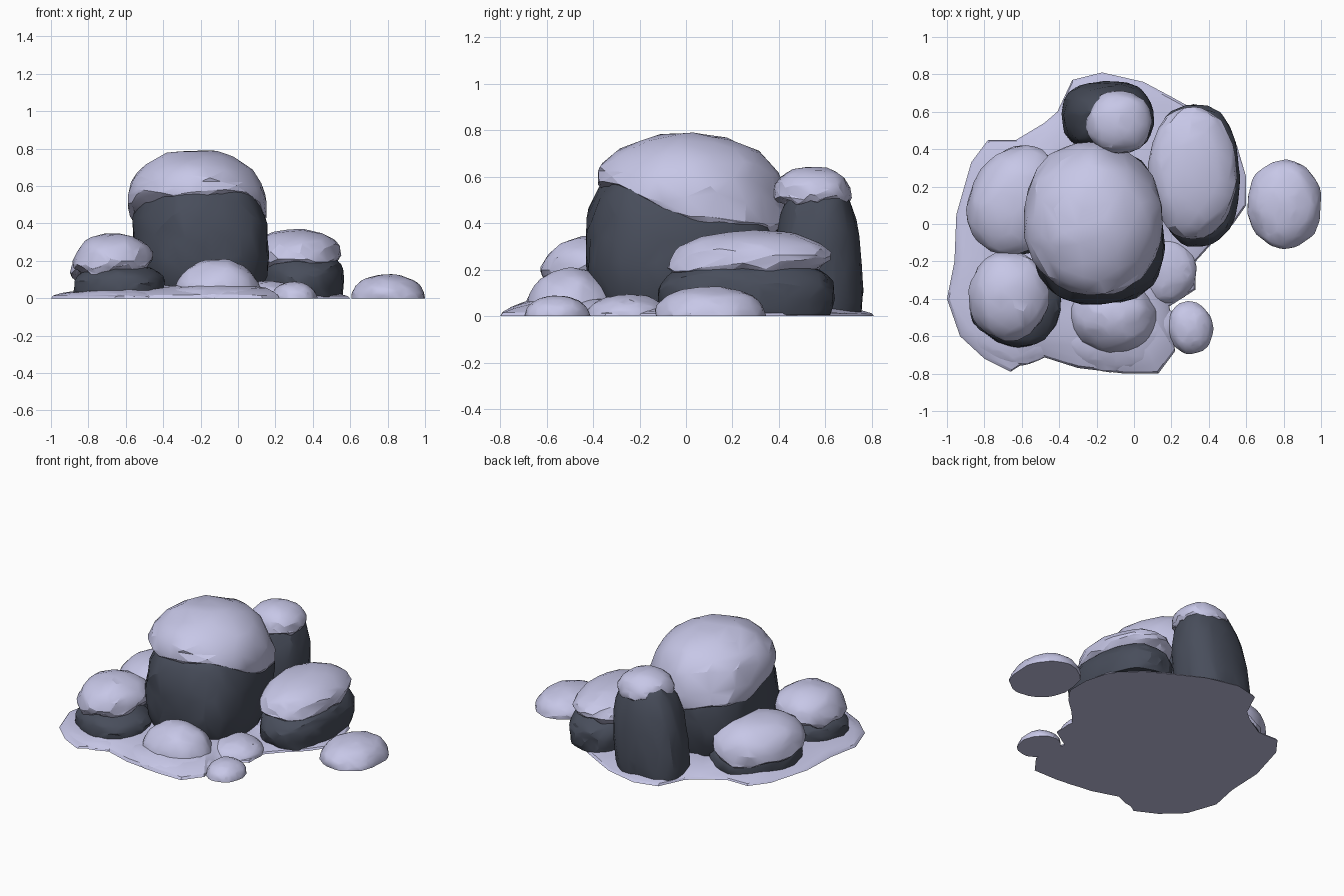
import bpy, bmesh, math
from mathutils import Vector, noise

if "Cube" in bpy.data.objects:
    bpy.data.objects.remove(bpy.data.objects["Cube"])


def material(name, rgb):
    m = bpy.data.materials.new(name)
    m.diffuse_color = (*rgb, 1)
    m.use_nodes = True
    m.node_tree.nodes["Principled BSDF"].inputs["Base Color"].default_value = m.diffuse_color
    return m


SNOW = material("snow", (0.57, 0.57, 0.80))
ROCK = material("dark rock", (0.065, 0.075, 0.105))


def finish(bm, name, mat, ratio):
    """Turn a bmesh into an object with irregular, softly shaded facets."""
    bmesh.ops.recalc_face_normals(bm, faces=bm.faces)
    me = bpy.data.meshes.new(name)
    bm.to_mesh(me)
    bm.free()
    me.materials.append(mat)
    ob = bpy.data.objects.new(name, me)
    bpy.context.collection.objects.link(ob)
    bpy.ops.object.select_all(action='DESELECT')
    ob.select_set(True)
    bpy.context.view_layer.objects.active = ob
    if ratio < 1:
        mod = ob.modifiers.new("facets", 'DECIMATE')
        mod.ratio = ratio
        bpy.ops.object.modifier_apply(modifier=mod.name)
    bpy.ops.object.shade_smooth_by_angle(angle=math.radians(22))
    return ob


def blob(name, mat, centre, radii, up, down, power=2.0, tilt=(0, 0), turn=0,
         taper=0, lean=(0, 0), rough=0.05, wave=0.0, floor=0.0, ratio=0.02):
    """Rounded lump: own upper and lower heights, tilted rim, clamped to the floor."""
    bm = bmesh.new()
    bmesh.ops.create_icosphere(bm, subdivisions=6, radius=1)
    seed = Vector((centre[0] * 7, centre[1] * 9, centre[2] * 5 + up * 13))
    c, s = math.cos(math.radians(turn)), math.sin(math.radians(turn))
    for v in bm.verts:
        d = v.co.normalized()
        k = sum(abs(t) ** power for t in d) ** (-1 / power)
        k *= 1 + rough * noise.noise(d * 1.7 + seed) + rough * 0.5 * noise.noise(d * 4 + seed)
        p = d * k
        grow = 1 - taper * p.z
        x, y = p.x * radii[0] * grow, p.y * radii[1] * grow
        x, y = x * c - y * s, x * s + y * c
        z = centre[2] + p.z * (up if p.z > 0 else down)
        z += (tilt[0] * x + tilt[1] * y) * (1 - 0.75 * min(max(p.z * 1.3, 0), 1))
        # wavy lower rim
        if wave and p.z < 0.35:
            z += wave * noise.noise(Vector((d.x * 2, d.y * 2, 0)) + seed) * (0.35 - p.z)
        v.co = (centre[0] + x + lean[0] * p.z, centre[1] + y + lean[1] * p.z, max(z, floor))
    return finish(bm, name, mat, ratio)


# Snow-covered ground patch, built as rings shrinking inward, deeper at the front
outline = [(.60, .10), (.60, .25), (.55, .42), (.40, .57), (.20, .68), (.05, .76), (-.17, .81),
           (-.33, .77), (-.41, .60), (-.48, .54), (-.63, .45), (-.78, .45), (-.87, .33),
           (-.95, .05), (-.96, -.20), (-1.0, -.40), (-.93, -.60), (-.80, -.72), (-.66, -.79),
           (-.52, -.70), (-.30, -.77), (-.05, -.80), (.13, -.80), (.22, -.68), (.20, -.55),
           (.19, -.44), (.33, -.35), (.33, -.20), (.42, -.10), (.53, .0)]
mid = Vector((-.2, 0))
bm = bmesh.new()
rings = []
for scale, h in ((1, 0), (.985, .012), (.93, .024), (.84, .035), (.70, .045), (.55, .05), (.3, .05)):
    ring = []
    for x, y in outline:
        p = mid + (Vector((x, y)) - mid) * scale
        front = max(0, 1 - abs(p.x + .15) / .5) * min(max(0, -p.y * 2), 1)
        z = h * (1 + 0.7 * noise.noise(Vector((p.x * 6, p.y * 6, 2))) + 0.9 * front)
        ring.append(bm.verts.new((p.x, p.y, z)))
    rings.append(ring)
n = len(outline)
for a, b in zip(rings, rings[1:]):
    for i in range(n):
        j = (i + 1) % n
        bm.faces.new((a[i], a[j], b[j], b[i]))
bm.faces.new(rings[-1])
bm.faces.new(rings[0][::-1])
bmesh.ops.triangulate(bm, faces=bm.faces)
finish(bm, "ground_snow", SNOW, 1)

# Rocks, resting just above the underside of the ground snow
blob("main_rock", ROCK, (-.205, -.01, .29), (.36, .42), .40, .41, power=2.5, turn=8, floor=.006)
blob("column_rock", ROCK, (-.135, .57, .22), (.235, .185), .40, .42, power=2.5,
     taper=.08, lean=(.045, -.01), floor=.006)
blob("right_rock", ROCK, (.335, .265, .10), (.228, .37), .15, .22, power=2.5, turn=4, floor=.006)
blob("left_front_rock", ROCK, (-.635, -.43, .07), (.24, .22), .11, .20, power=2.3, turn=-20,
     floor=.006)
blob("left_back_rock", ROCK, (-.61, .12, .06), (.235, .29), .12, .20, power=2.3, turn=-30,
     floor=.006)

# Snow caps
blob("main_cap", SNOW, (-.22, .03, .49), (.378, .41), .305, .11, power=2.03,
     tilt=(-.05, -.22), wave=.10)
blob("column_cap", SNOW, (-.08, .545, .52), (.172, .165), .122, .065, power=2.2, wave=.05)
blob("right_cap", SNOW, (.312, .275, .23), (.235, .345), .138, .075, power=2.2,
     tilt=(.02, .06), turn=2, wave=.06)
blob("left_front_cap", SNOW, (-.67, -.385, .195), (.21, .235), .15, .09, power=2.1,
     tilt=(.1, .04), wave=.06)
blob("left_back_cap", SNOW, (-.635, .13, .165), (.235, .30), .15, .09, power=2.1,
     tilt=(.14, -.16), turn=-28, wave=.05)

# Loose snow mounds and low drifts
for name, centre, radii, height, turn, power in (
        ("front_mound", (-.11, -.49), (.235, .205), .208, 0, 2.05),
        ("small_mound", (.30, -.555), (.12, .14), .09, 10, 2.05),
        ("outlying_mound", (.805, .105), (.197, .235), .127, 3, 2.1),
        ("front_drift", (-.09, -.58), (.33, .21), .08, 5, 1.8),
        ("right_drift", (.16, -.25), (.175, .18), .095, 0, 1.9),
        ("left_drift", (-.66, -.56), (.27, .19), .05, -15, 1.8)):
    blob(name, SNOW, (*centre, 0), radii, height, .02, power=power, turn=turn)
